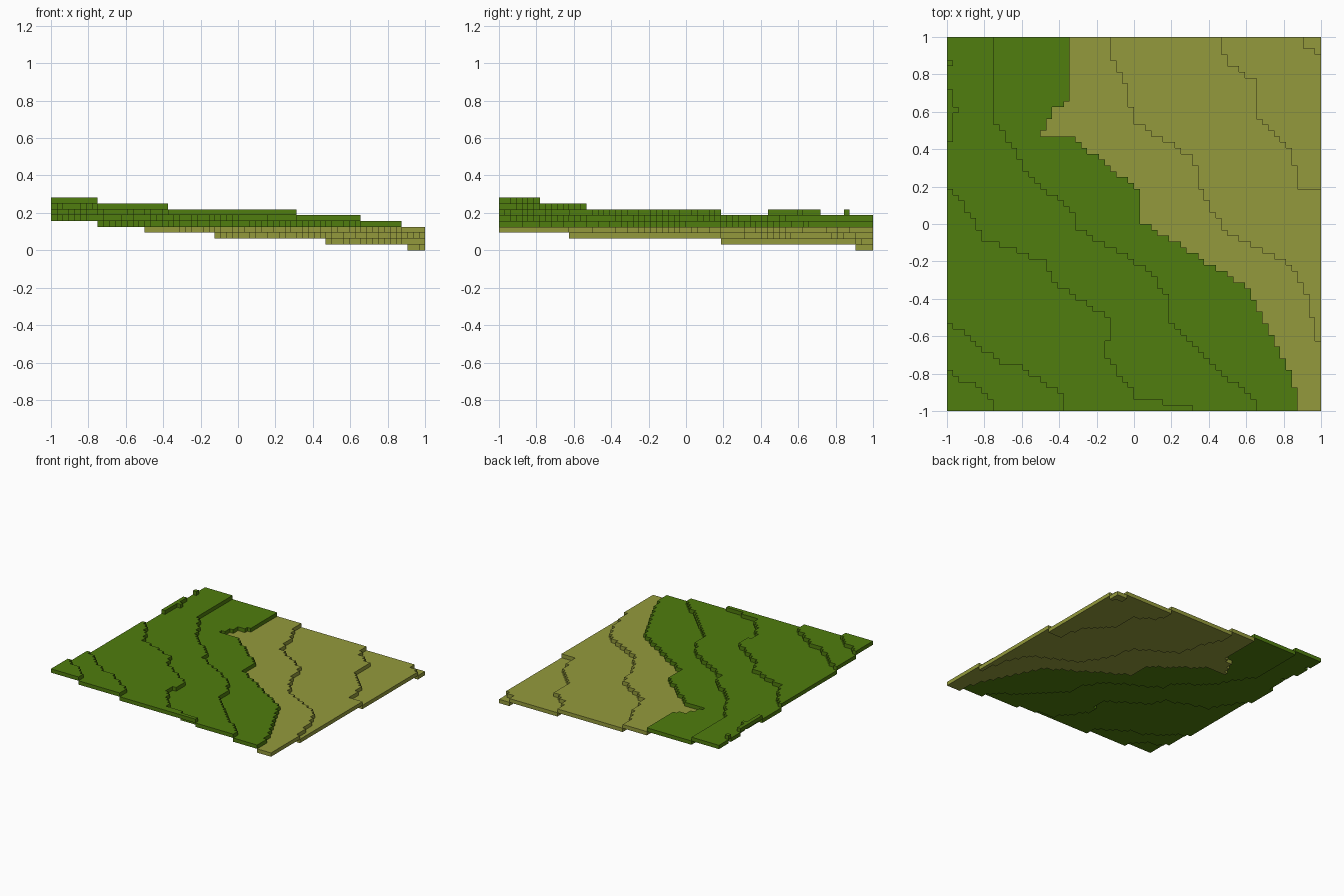
import bpy
import bmesh

cube = bpy.data.objects.get("Cube")
if cube:
    bpy.data.objects.remove(cube, do_unlink=True)

N = 64            # cells per side
S = 2.0 / N       # cell size and terrace thickness


def make_material(name, rgb):
    mat = bpy.data.materials.new(name)
    mat.use_nodes = True
    color = (*rgb, 1.0)
    mat.diffuse_color = color
    mat.node_tree.nodes["Principled BSDF"].inputs["Base Color"].default_value = color
    return mat


grass = make_material("grass green", (0.080, 0.205, 0.0044))
dry = make_material("dry khaki", (0.296, 0.323, 0.045))

# Terrace contours, highest first: {row from the front: cells from the left}
CONTOURS = [
    {7: 0, 5: 2, 4: 5, 1: 8},
    {15: 0, 12: 4, 10: 6, 8: 9, 7: 13, 2: 20},
    {38: 0, 32: 5, 29: 6, 25: 17, 22: 18, 15: 28, 9: 27, 4: 31, 2: 32, 0: 42},
    {49: 8, 45: 11, 40: 14, 33: 22, 31: 22, 24: 34, 19: 38, 15: 38, 7: 46, 1: 53},
    {53: 21, 51: 18, 47: 16, 46: 22, 37: 33, 32: 33, 21: 51, 9: 57, 6: 59, 0: 60},
    {60: 28, 57: 30, 49: 32, 43: 42, 36: 44, 30: 48, 25: 58, 21: 61, 10: 64},
    {62: 47, 59: 48, 56: 53, 50: 53, 44: 59, 38: 60, 37: 64},
    {62: 61, 60: 64},
]


def extent(contour, row):
    """Contour position on one row, interpolated between its points."""
    keys = sorted(contour)
    if row <= keys[0]:
        return contour[keys[0]]
    for a, b in zip(keys, keys[1:]):
        if row <= b:
            t = (row - a) / (b - a)
            return int(contour[a] + t * (contour[b] - contour[a]) + 0.5)
    return contour[keys[-1]]


# Height level of every cell
levels = []
for row in range(N):
    edges = [extent(c, row) for c in CONTOURS]
    levels.append([8 - sum(col >= e for e in edges) for col in range(N)])

# Small raised ledges on the left edge
for row in (*range(46, 55), 59):
    levels[row][0] = 6
levels[51][1] = 6


def build_terrace(level, mat):
    """Lay out the cells of one level and extrude them one cell upward."""
    bm = bmesh.new()
    corners = {}

    def corner(i, j):
        if (i, j) not in corners:
            corners[i, j] = bm.verts.new((i * S - 1, j * S - 1, level * S))
        return corners[i, j]

    for j in range(N):
        for i in range(N):
            if levels[j][i] == level:
                bm.faces.new([corner(i, j), corner(i + 1, j),
                              corner(i + 1, j + 1), corner(i, j + 1)])
    result = bmesh.ops.extrude_face_region(bm, geom=bm.faces[:], use_keep_orig=True)
    top = [v for v in result["geom"] if isinstance(v, bmesh.types.BMVert)]
    bmesh.ops.translate(bm, verts=top, vec=(0, 0, S))
    bmesh.ops.recalc_face_normals(bm, faces=bm.faces[:])
    name = f"terrace_{level + 1}"
    mesh = bpy.data.meshes.new(name)
    bm.to_mesh(mesh)
    bm.free()
    mesh.materials.append(mat)
    bpy.context.collection.objects.link(bpy.data.objects.new(name, mesh))


# Low terraces are dry, high ones grassy
for level in range(9):
    build_terrace(level, dry if level < 4 else grass)
